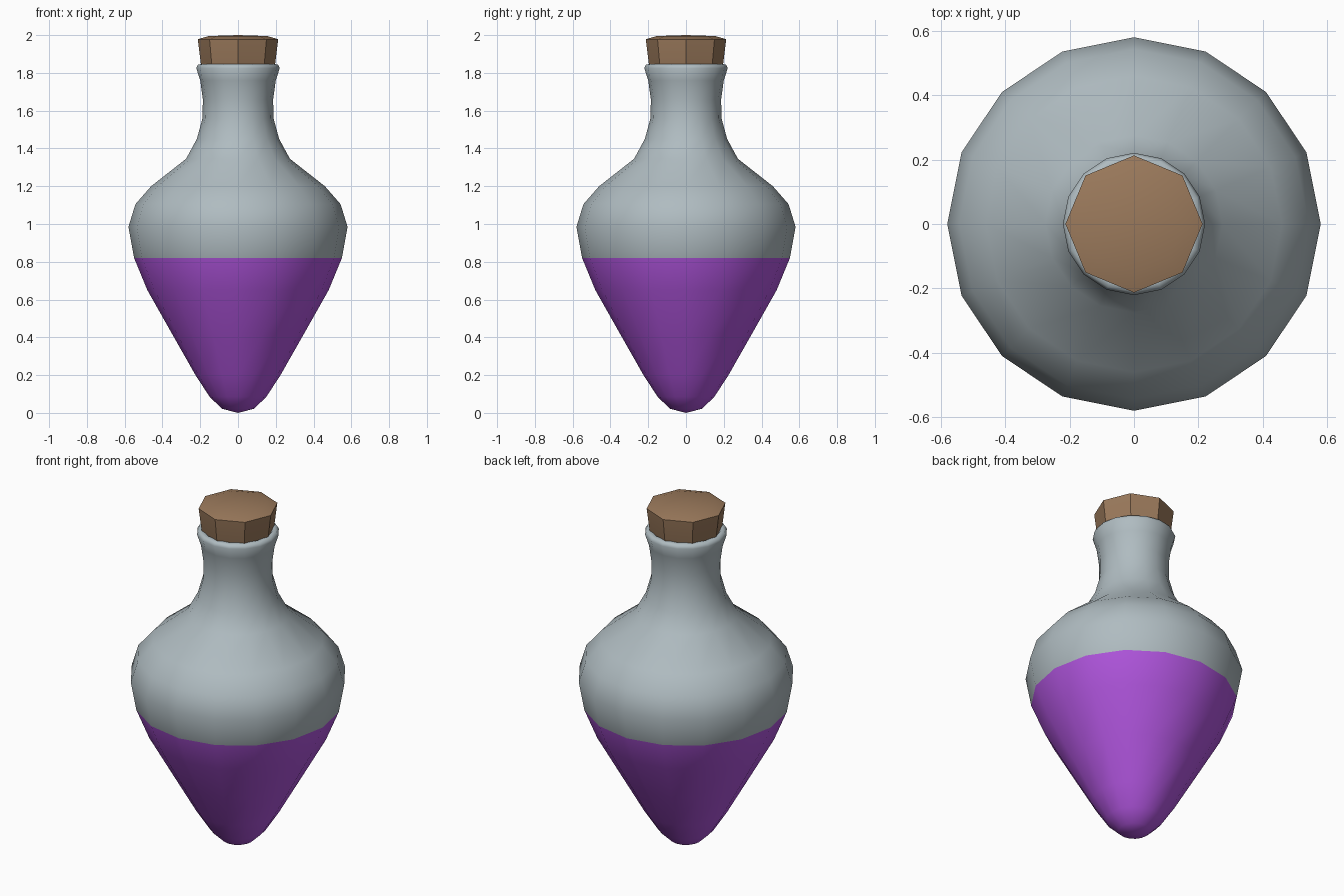
import bpy, bmesh, math

if "Cube" in bpy.data.objects:
    bpy.data.objects.remove(bpy.data.objects["Cube"])


def material(name, rgb):
    mat = bpy.data.materials.new(name)
    mat.diffuse_color = (*rgb, 1.0)
    mat.use_nodes = True
    mat.node_tree.nodes["Principled BSDF"].inputs["Base Color"].default_value = mat.diffuse_color
    return mat


def lathe(name, profile, sides):
    """Revolve (radius, z) points, listed from bottom to top, around z."""
    bm = bmesh.new()
    rings = []
    for r, z in profile:
        if r == 0:
            rings.append([bm.verts.new((0, 0, z))] * sides)
        else:
            rings.append([bm.verts.new((r * math.cos(a), r * math.sin(a), z))
                          for a in (math.tau * i / sides for i in range(sides))])
    for low, high in zip(rings, rings[1:]):
        for i in range(sides):
            j = (i + 1) % sides
            corners = [low[i], low[j], high[j], high[i]]
            bm.faces.new(list(dict.fromkeys(corners)))
    mesh = bpy.data.meshes.new(name)
    bm.to_mesh(mesh)
    bm.free()
    obj = bpy.data.objects.new(name, mesh)
    bpy.context.collection.objects.link(obj)
    return obj


FILL = 0.82

# Flask: one smooth 16-sided shell, rounded tip to lip, turning into the neck
flask = lathe("flask", [
    (0, 0.0), (0.085, 0.022), (0.15, 0.085), (0.225, 0.2), (0.35, 0.42),
    (0.48, 0.65), (0.55, FILL), (0.58, 0.985), (0.543, 1.105), (0.46, 1.2),
    (0.275, 1.345), (0.218, 1.45), (0.188, 1.56), (0.186, 1.66), (0.2, 1.76),
    (0.221, 1.825), (0.212, 1.843), (0.19, 1.848), (0.17, 1.83), (0.16, 1.7),
], 16)
flask.data.materials.append(material("glass", (0.43, 0.5, 0.53)))
flask.data.materials.append(material("purple_liquid", (0.43, 0.09, 0.72)))
for face in flask.data.polygons:
    face.use_smooth = True
    face.material_index = 1 if face.center.z < FILL else 0   # filled part

# Cork: tapered octagon plugged into the neck, with a slightly domed top
cork = lathe("cork", [
    (0, 1.72), (0.16, 1.72), (0.197, 1.85), (0.213, 1.978),
    (0.155, 1.995), (0, 2.0),
], 8)
cork.data.materials.append(material("cork_brown", (0.33, 0.195, 0.107)))
bpy.context.view_layer.objects.active = cork
cork.select_set(True)
bpy.ops.object.shade_smooth_by_angle(angle=math.radians(30))
